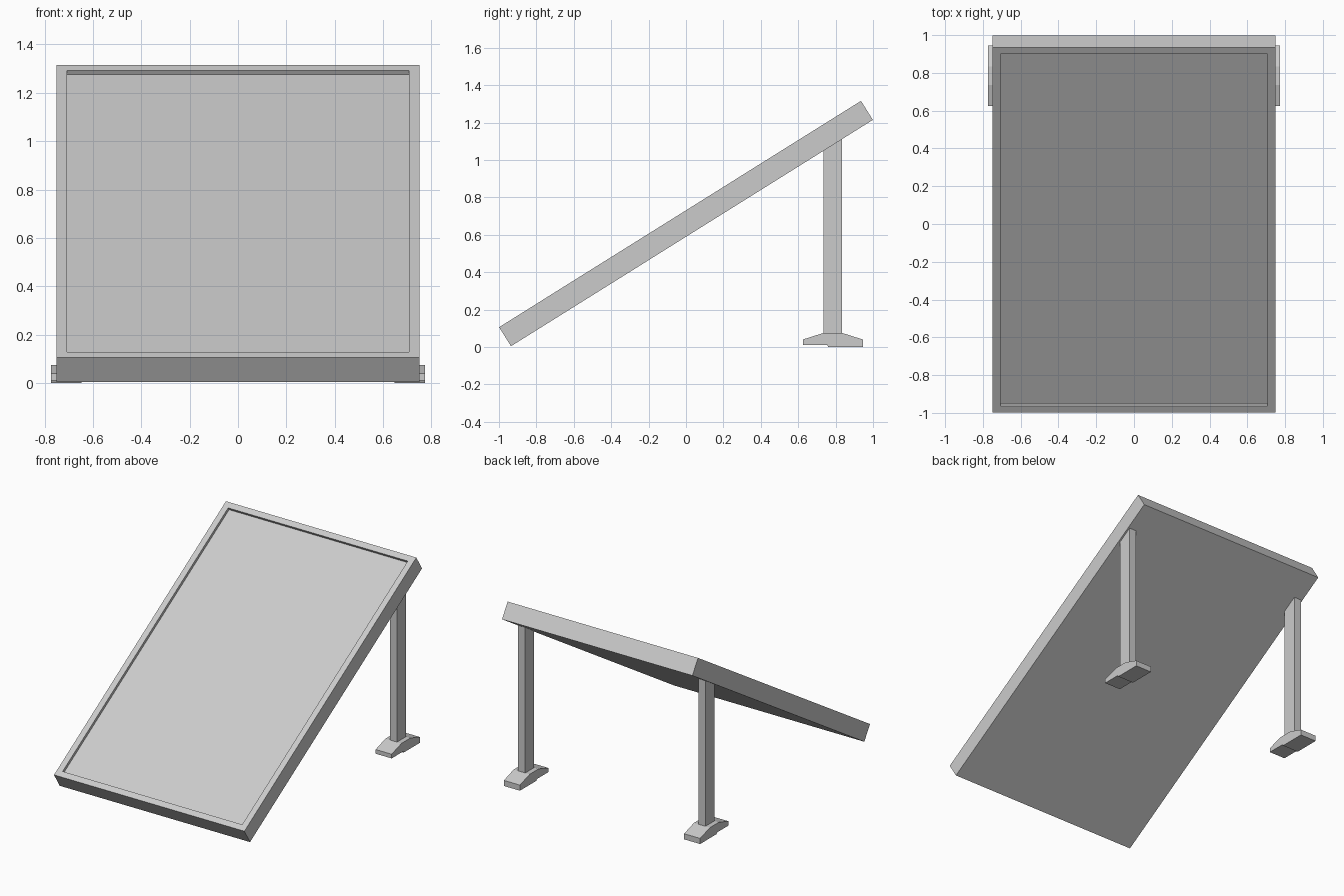
import bpy, bmesh
from math import atan2
from mathutils import Vector

if "Cube" in bpy.data.objects:
    bpy.data.objects.remove(bpy.data.objects["Cube"])

SLOPE = 1.21 / 1.935
TILT = atan2(1.21, 1.935)


def new_object(name, bm):
    bmesh.ops.recalc_face_normals(bm, faces=bm.faces)
    mesh = bpy.data.meshes.new(name)
    bm.to_mesh(mesh)
    bm.free()
    obj = bpy.data.objects.new(name, mesh)
    bpy.context.collection.objects.link(obj)
    return obj


def mirrored_profile(name, profile, x0, x1):
    """Extrude a (y, z) side profile from x0 to x1 and mirror it across x = 0."""
    bm = bmesh.new()
    face = bm.faces.new([bm.verts.new((x0, y, z)) for y, z in profile])
    ext = bmesh.ops.extrude_face_region(bm, geom=[face], use_keep_orig=True)
    verts = [v for v in ext["geom"] if isinstance(v, bmesh.types.BMVert)]
    bmesh.ops.translate(bm, verts=verts, vec=(x1 - x0, 0, 0))
    obj = new_object(name, bm)
    obj.modifiers.new("both_sides", 'MIRROR').use_clip = False
    return obj


# Tilted panel: slab with a shallow recess inside its raised frame
bm = bmesh.new()
bmesh.ops.create_cube(bm, size=1)
bmesh.ops.scale(bm, vec=(1.5, 2.282, 0.12), verts=bm.verts)
bm.normal_update()
top = max(bm.faces, key=lambda f: f.normal.z)
bmesh.ops.inset_region(bm, faces=[top], thickness=0.06)
recess = bmesh.ops.extrude_discrete_faces(bm, faces=[top])["faces"][0]
bmesh.ops.translate(bm, verts=recess.verts, vec=Vector((0, 0, -0.02)))
panel = new_object("panel", bm)
panel.location = (0, 0, 0.66)
panel.rotation_euler = (TILT, 0, 0)


# Rear legs, cut at the top to meet the underside of the panel
def underside(y):
    return 0.005 + (y + 0.935) * SLOPE


mirrored_profile("rear_legs", [(0.735, 0.075), (0.835, 0.075),
                               (0.835, underside(0.835)), (0.735, underside(0.735))],
                 0.682, 0.738)

# Feet: sloped shoulders and a slightly stepped sole
mirrored_profile("feet", [(0.625, 0.01), (0.755, 0.01), (0.76, 0), (0.945, 0),
                          (0.945, 0.04), (0.835, 0.075), (0.735, 0.075), (0.625, 0.04)],
                 0.647, 0.773)
